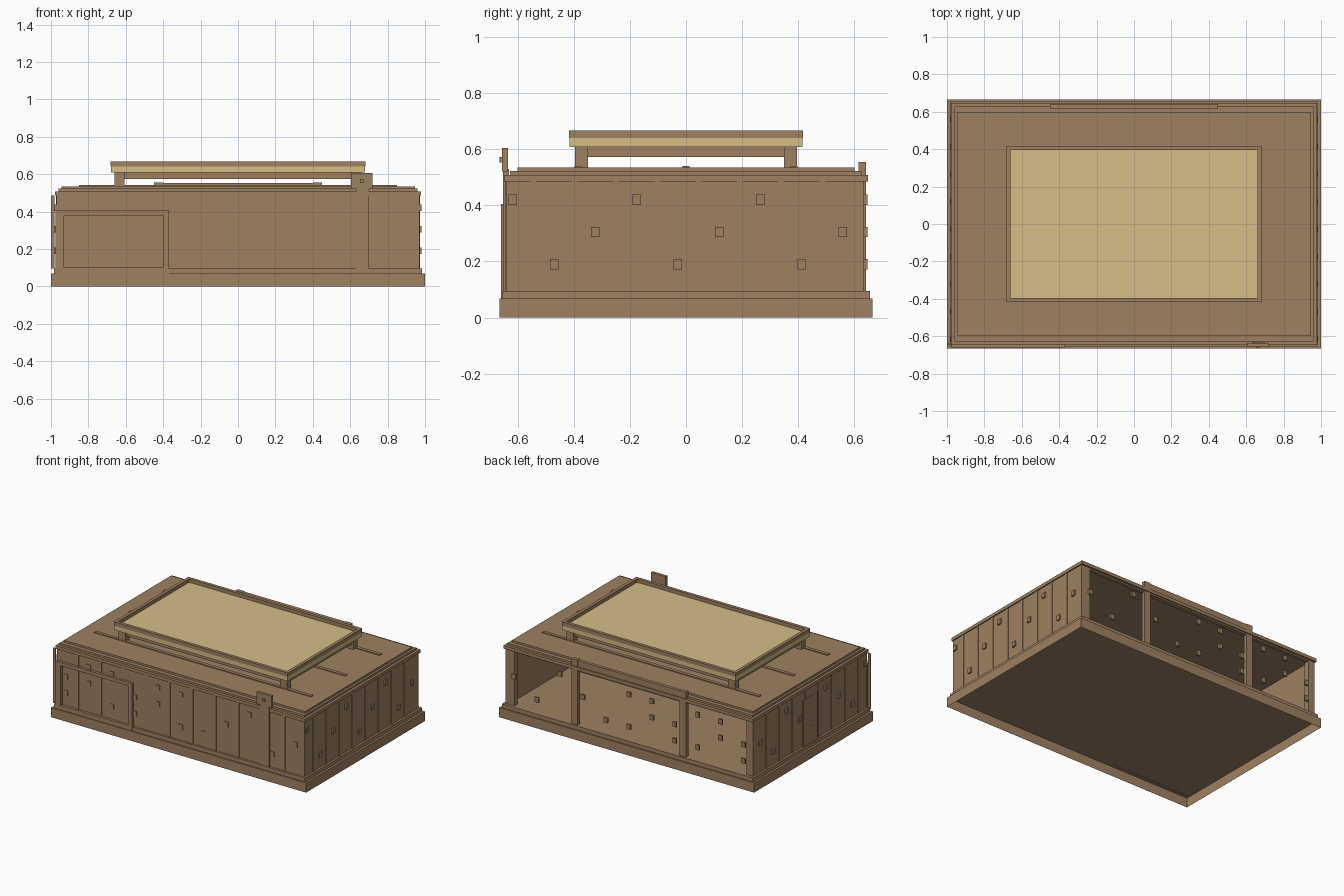
import bpy
import bmesh

old = bpy.data.objects.get("Cube")
if old:
    bpy.data.objects.remove(old, do_unlink=True)


def make_material(name, color):
    mat = bpy.data.materials.new(name)
    mat.use_nodes = True
    mat.diffuse_color = color
    mat.node_tree.nodes["Principled BSDF"].inputs["Base Color"].default_value = color
    return mat


BROWN = make_material("warm brown", (0.345, 0.22, 0.122, 1))
STRAW = make_material("straw yellow", (0.66, 0.52, 0.245, 1))


def boxes(name, spans, mat=BROWN, open_bottom=False):
    """One object from boxes given as (x0, x1, y0, y1, z0, z1)."""
    bm = bmesh.new()
    for x0, x1, y0, y1, z0, z1 in spans:
        verts = bmesh.ops.create_cube(bm, size=1)["verts"]
        for v in verts:
            v.co.x = x1 if v.co.x > 0 else x0
            v.co.y = y1 if v.co.y > 0 else y0
            v.co.z = z1 if v.co.z > 0 else z0
    if open_bottom:
        bm.normal_update()
        under = [f for f in bm.faces if f.normal.z < -0.5]
        bmesh.ops.delete(bm, geom=under, context="FACES")
    mesh = bpy.data.meshes.new(name)
    bm.to_mesh(mesh)
    bm.free()
    mesh.materials.append(mat)
    obj = bpy.data.objects.new(name, mesh)
    bpy.context.collection.objects.link(obj)
    return obj


def slab(hx, hy, z0, z1):
    return (-hx, hx, -hy, hy, z0, z1)


def ring(hx, hy, w, z0, z1):
    """Four bars forming a horizontal rectangular frame."""
    bars = []
    for s in (-1, 1):
        a, b = sorted((s * hx, s * (hx - w)))
        bars.append((a, b, -hy, hy, z0, z1))
        a, b = sorted((s * hy, s * (hy - w)))
        bars.append((-hx + w, hx - w, a, b, z0, z1))
    return bars


# Hollow stepped base, open underneath
boxes("plinth", [slab(1, 0.665, 0, 0.068)], open_bottom=True)
boxes("floor_step", [slab(0.985, 0.655, 0.068, 0.095)], open_bottom=True)

# Three walls, open at the back
LOW, TOP = 0.095, 0.5
boxes("front_wall", [(-0.97, 0.97, -0.64, -0.615, LOW, TOP)])
boxes("side_walls", [(-0.97, -0.945, -0.615, 0.632, LOW, TOP),
                     (0.945, 0.97, -0.615, 0.632, LOW, TOP)])

# Narrow vertical battens, with little blocks between them
columns_x = [0.18 * i for i in range(-5, 6)]
columns_y = [-0.617 + 0.147 * i for i in range(9)]
rows = (0.42, 0.19, 0.305)
battens, blocks = [], []
for i, x in enumerate(columns_x):
    battens.append((x - 0.1, x - 0.08, -0.645, -0.639, LOW, 0.485))
    zs = [rows[(i + 1) % 3]]
    if x < 0.1:
        zs.append(rows[(i + 2) % 3])
    for z in zs:
        for y0, y1 in ((-0.645, -0.639), (0.634, 0.646)):
            blocks.append((x - 0.015, x + 0.015, y0, y1, z - 0.018, z + 0.018))
for i, y in enumerate(columns_y):
    z = rows[i % 3]
    for s in (-1, 1):
        a, b = sorted((s * 0.969, s * 0.974))
        if i:
            battens.append((a, b, y - 0.083, y - 0.064, LOW, 0.485))
        a, b = sorted((s * 0.969, s * 0.98))
        blocks.append((a, b, y - 0.015, y + 0.015, z - 0.018, z + 0.018))
boxes("wall_battens", battens)
boxes("wall_blocks", blocks)

# Back opening: corner posts, lintel, and a taller central portal
boxes("back_corner_posts", [(-0.97, -0.92, 0.6, 0.635, LOW, TOP),
                            (0.9, 0.97, 0.6, 0.635, LOW, TOP)])
boxes("back_lintel", [(-0.95, 0.95, 0.61, 0.632, 0.475, TOP)])
boxes("back_portal", [(-0.45, -0.4, 0.615, 0.642, LOW, 0.555),
                      (0.4, 0.45, 0.615, 0.642, LOW, 0.555),
                      (-0.4, 0.4, 0.618, 0.64, 0.475, 0.552)])

# Front hatch frame
boxes("front_hatch_frame", [(-0.975, -0.93, -0.659, -0.635, 0.064, 0.405),
                            (-0.4, -0.37, -0.659, -0.635, 0.064, 0.405),
                            (-0.93, -0.4, -0.659, -0.635, 0.38, 0.405),
                            (-0.93, -0.4, -0.659, -0.635, 0.064, 0.1)])

# Front pillar with a square plaque and knob
boxes("front_pillar", [(0.63, 0.7, -0.652, -0.63, LOW, 0.53)])
boxes("front_plaque", [(0.605, 0.72, -0.655, -0.635, 0.52, 0.605)])
boxes("plaque_knob", [(0.652, 0.672, -0.664, -0.654, 0.553, 0.573)])

# Door plate on the right-hand side wall
boxes("side_door", [(-0.977, -0.969, -0.08, 0.08, LOW, 0.42)])

# Stepped roof with shallow rails
boxes("roof", [slab(0.978, 0.648, 0.485, 0.508),
               slab(0.96, 0.628, 0.508, 0.522),
               slab(0.945, 0.6, 0.522, 0.535)])
boxes("roof_rails", [(-0.85, 0.85, y - 0.012, y + 0.012, 0.533, 0.541)
                     for y in (-0.385, 0, 0.385)])

# Raised skylight: legs, under-frame, pane and rim
legs = []
for sx in (-1, 1):
    for sy in (-1, 1):
        x, y = sx * 0.633, sy * 0.372
        legs.append((x - 0.027, x + 0.027, y - 0.023, y + 0.023, 0.533, 0.612))
boxes("skylight_legs", legs)
boxes("skylight_under_frame", ring(0.65, 0.385, 0.03, 0.573, 0.612))
boxes("skylight_pane", [slab(0.68, 0.415, 0.608, 0.642)], STRAW)
boxes("skylight_rim", ring(0.682, 0.417, 0.022, 0.64, 0.667))
